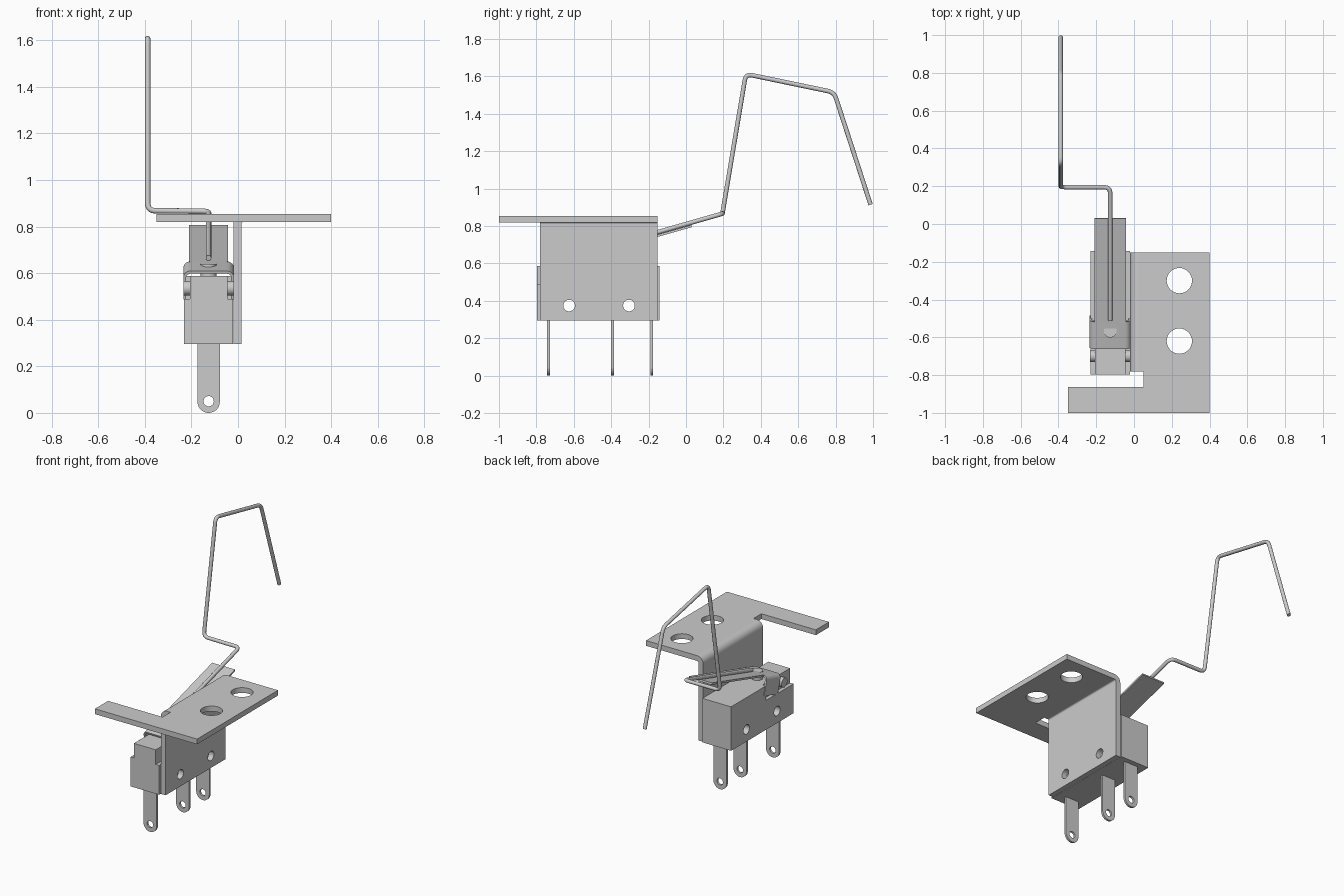
import bpy, bmesh, math
from mathutils import Matrix, Vector

if "Cube" in bpy.data.objects:
    bpy.data.objects.remove(bpy.data.objects["Cube"])

CX = -0.126  # centre of the switch in x
AXES = {  # outline plane (u, v) and extrusion direction w
    'X': Matrix(((0, 0, 1), (1, 0, 0), (0, 1, 0))).to_4x4(),
    'Y': Matrix(((1, 0, 0), (0, 0, -1), (0, 1, 0))).to_4x4(),
    'Z': Matrix.Identity(4),
}


def activate(ob):
    bpy.ops.object.select_all(action='DESELECT')
    ob.select_set(True)
    bpy.context.view_layer.objects.active = ob


def finish(ob):
    """Turn a curve or modified object into a clean, edge-sharp mesh."""
    activate(ob)
    bpy.ops.object.convert(target='MESH')
    ob = bpy.context.object
    bm = bmesh.new()
    bm.from_mesh(ob.data)
    bmesh.ops.remove_doubles(bm, verts=bm.verts, dist=1e-5)
    bmesh.ops.recalc_face_normals(bm, faces=bm.faces)
    bm.to_mesh(ob.data)
    bm.free()
    bpy.ops.object.shade_smooth_by_angle(angle=math.radians(35))
    return ob


def arc(cu, cv, r, a0, a1, n=8):
    angles = [math.radians(a0 + (a1 - a0) * i / n) for i in range(n + 1)]
    return [(cu + r * math.cos(a), cv + r * math.sin(a)) for a in angles]


def circle(cu, cv, r):
    return arc(cu, cv, r, 0, 360, 32)[:-1]


def rect(u0, u1, v0, v1):
    return [(u0, v0), (u1, v0), (u1, v1), (u0, v1)]


def slab(name, axis, lo, hi, outline, holes=()):
    """Extrude an outline with holes along an axis from lo to hi."""
    cu = bpy.data.curves.new(name, 'CURVE')
    cu.dimensions = '2D'
    cu.fill_mode = 'BOTH'
    cu.extrude = (hi - lo) / 2
    for loop in (outline, *holes):
        sp = cu.splines.new('POLY')
        sp.points.add(len(loop) - 1)
        for p, (u, v) in zip(sp.points, loop):
            p.co = (u, v, 0, 1)
        sp.use_cyclic_u = True
    ob = bpy.data.objects.new(name, cu)
    bpy.context.collection.objects.link(ob)
    ob = finish(ob)
    shift = Vector((0, 0, 0))
    shift['XYZ'.index(axis)] = (lo + hi) / 2
    ob.data.transform(Matrix.Translation(shift) @ AXES[axis])
    return ob


def join(name, parts):
    activate(parts[0])
    for p in parts:
        p.select_set(True)
    bpy.ops.object.join()
    parts[0].name = name
    return parts[0]


# Mounting bracket: top plate with arm, bend and side plate
mount_holes = [circle(y, 0.375, 0.031) for y in (-0.625, -0.305)]
top = slab('top_plate', 'Z', 0.82, 0.855,
           [(0.025, -0.152), (0.025, -0.78), (0.05, -0.78), (0.05, -0.862),
            (-0.35, -0.862), (-0.35, -1), (0.4, -1), (0.4, -0.152)],
           [circle(0.24, y, 0.067) for y in (-0.3, -0.62)])
bend = slab('bend', 'Y', -0.78, -0.152,
            arc(0.025, 0.81, 0.045, 180, 90) + arc(0.025, 0.81, 0.01, 90, 180))
side = slab('side_plate', 'X', -0.02, 0.015, rect(-0.78, -0.152, 0.295, 0.81), mount_holes)
join('bracket', [top, bend, side])

# Switch body with a pocket on each side for the lever pivot
body = slab('switch_body', 'X', CX - 0.105, CX + 0.105, rect(-0.797, -0.143, 0.295, 0.587), mount_holes)
cutters = []
for s in (-1, 1):
    lo, hi = sorted((CX + s * 0.08, CX + s * 0.14))
    cut = slab('pocket_cutter', 'X', lo, hi, rect(-0.85, -0.51, 0.49, 0.65))
    cut.hide_render = True
    mod = body.modifiers.new('pocket', 'BOOLEAN')
    mod.operation = 'DIFFERENCE'
    mod.object = cut
    cutters.append(cut)
finish(body)
for cut in cutters:
    bpy.data.objects.remove(cut)

# Pivot pins and plunger
for s, label in ((-1, 'left'), (1, 'right')):
    lo, hi = sorted((CX + s * 0.07, CX + s * 0.107))
    slab('pivot_pin_' + label, 'X', lo, hi, circle(-0.7, 0.535, 0.031))
slab('plunger', 'Z', 0.55, 0.64, circle(CX, -0.567, 0.034))

# Solder terminals
for i, y in enumerate((-0.735, -0.393, -0.183)):
    slab(f'terminal_{i + 1}', 'Y', y - 0.007, y + 0.007,
         [(CX + 0.048, 0.31), (CX - 0.048, 0.31)] + arc(CX, 0.048, 0.048, 180, 360, 16),
         [circle(CX, 0.05, 0.022)])

# Sloping lever: blade plus channel-shaped hinge, modelled flat then tilted
blade = slab('blade', 'Z', -0.006, 0.006, rect(-0.084, 0.084, -0.572, 0))
w, r, t = 0.109, 0.03, 0.012
c = w - r
hinge = slab('hinge', 'Y', -0.718, -0.568,
             [(w, -0.12)] + arc(c, 0.006 - r, r, 0, 90) + arc(-c, 0.006 - r, r, 90, 180)
             + [(-w, -0.12), (-w + t, -0.12)]
             + arc(-c, 0.006 - r, r - t, 180, 90) + arc(c, 0.006 - r, r - t, 90, 0)
             + [(w - t, -0.12)])
lever = join('lever', [blade, hinge])
lever.data.transform(Matrix.Translation((CX, 0.03, 0.8)) @ Matrix.Rotation(math.atan(0.285), 4, 'X'))

# Bent feeler wire
pts = [Vector(p) for p in ((CX, -0.51, 0.665), (CX, 0.195, 0.866), (-0.388, 0.195, 0.868),
                           (-0.388, 0.32, 1.613), (-0.388, 0.792, 1.515), (-0.388, 0.987, 0.914))]
path = [pts[0]]
for a, b, c in zip(pts, pts[1:], pts[2:]):
    p, q = b + (a - b).normalized() * 0.035, b + (c - b).normalized() * 0.035
    for i in range(9):
        k = i / 8
        path.append(p * (1 - k) ** 2 + b * 2 * k * (1 - k) + q * k * k)
path.append(pts[-1])
cu = bpy.data.curves.new('feeler_wire', 'CURVE')
cu.dimensions = '3D'
cu.bevel_depth = 0.012
cu.bevel_resolution = 4
cu.use_fill_caps = True
sp = cu.splines.new('POLY')
sp.points.add(len(path) - 1)
for p, v in zip(sp.points, path):
    p.co = (*v, 1)
wire = bpy.data.objects.new('feeler_wire', cu)
bpy.context.collection.objects.link(wire)
finish(wire)
